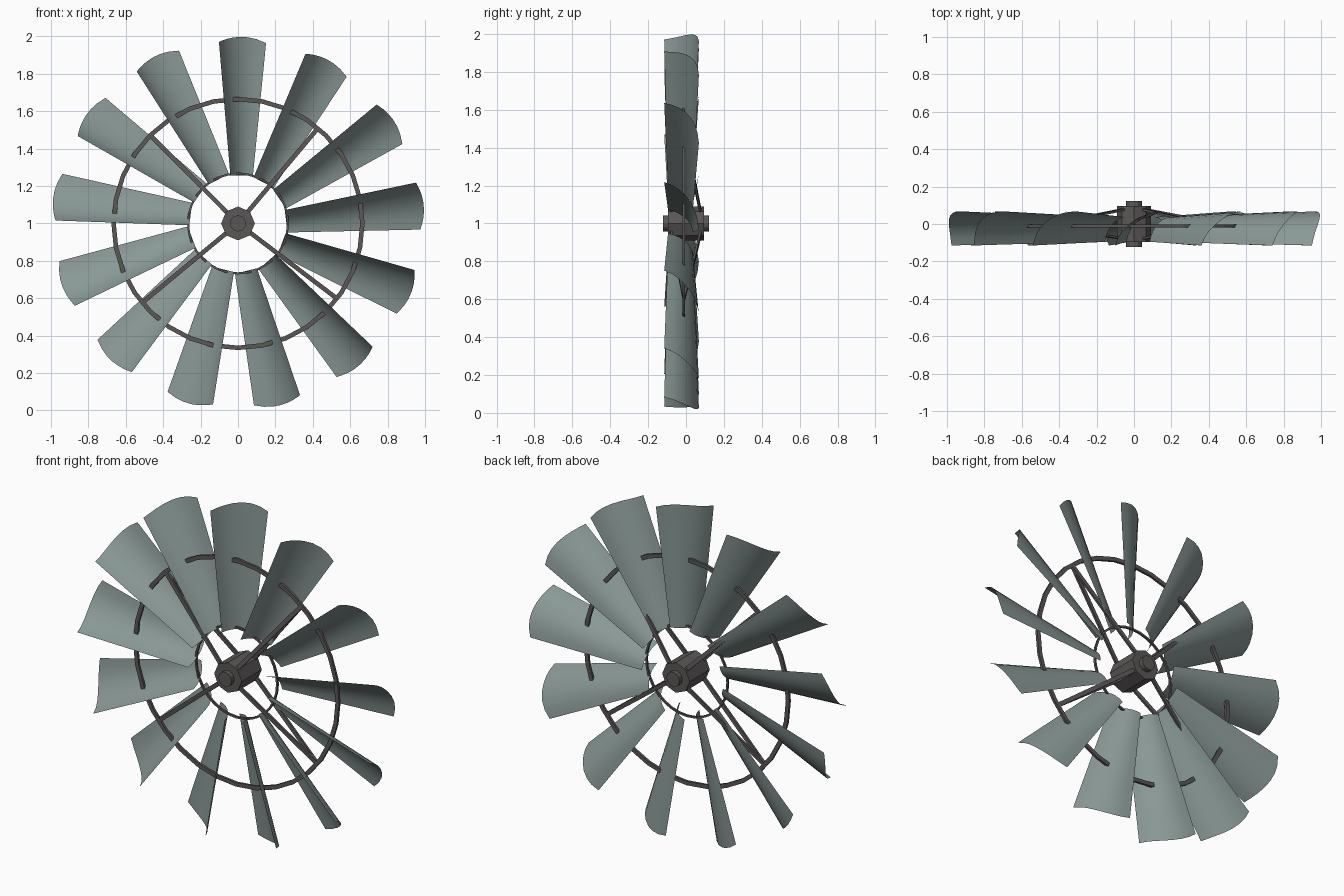
import bpy, bmesh, math
from mathutils import Matrix, Vector

if "Cube" in bpy.data.objects:
    bpy.data.objects.remove(bpy.data.objects["Cube"])

CENTRE = Vector((0, 0, 1))


def material(name, rgb):
    m = bpy.data.materials.new(name)
    m.diffuse_color = (*rgb, 1)
    m.use_nodes = True
    m.node_tree.nodes["Principled BSDF"].inputs["Base Color"].default_value = m.diffuse_color
    return m


BLADE = material("weathered sheet metal", (0.25, 0.315, 0.305))
IRON = material("dark iron", (0.105, 0.095, 0.095))


def finish(bm, name, mat, smooth=False):
    bmesh.ops.recalc_face_normals(bm, faces=bm.faces)
    me = bpy.data.meshes.new(name)
    bm.to_mesh(me)
    bm.free()
    me.materials.append(mat)
    if smooth:
        me.polygons.foreach_set("use_smooth", [True] * len(me.polygons))
        me.set_sharp_from_angle(angle=math.radians(35))
    ob = bpy.data.objects.new(name, me)
    ob.location = CENTRE
    bpy.context.collection.objects.link(ob)
    return ob


# Curved, tapering blade pointing up; (tangent, depth) section at the tip
SECTION = [(-0.102, -0.115), (-0.085, -0.073), (-0.062, -0.037), (-0.03, -0.004),
           (0.01, 0.026), (0.055, 0.048), (0.10, 0.061), (0.15, 0.068)]


def blade_mesh():
    bm = bmesh.new()
    rows = []
    for i in range(5):
        f = i / 4
        row = []
        for t, y in SECTION:
            u = (t - 0.024) / 0.126
            tip_r = 0.998 - 0.022 * u * u
            tip = Vector((t, y, math.sqrt(tip_r ** 2 - t * t)))
            root = Vector((t * 0.48 + 0.008, y * 0.72 - 0.012, 0.257))
            row.append(bm.verts.new(root.lerp(tip, f)))
        rows.append(row)
    for a, b in zip(rows, rows[1:]):
        for j in range(len(a) - 1):
            bm.faces.new((a[j], a[j + 1], b[j + 1], b[j]))
    bmesh.ops.solidify(bm, geom=bm.faces[:], thickness=0.006)
    return bm


first = finish(blade_mesh(), "blade_01", BLADE, True)
for k in range(1, 13):
    ob = bpy.data.objects.new(f"blade_{k + 1:02d}", first.data)
    ob.location = CENTRE
    ob.rotation_euler.y = k * math.tau / 13
    bpy.context.collection.objects.link(ob)


# Flat hoops threading through the blades
def hoop(name, r, width, depth, y, n):
    bm = bmesh.new()
    rings = []
    for i in range(n):
        a = math.tau * i / n
        rings.append([bm.verts.new((q * math.cos(a), d, q * math.sin(a)))
                      for q, d in ((r - width / 2, y - depth / 2), (r + width / 2, y - depth / 2),
                                   (r + width / 2, y + depth / 2), (r - width / 2, y + depth / 2))])
    for i in range(n):
        a, b = rings[i], rings[(i + 1) % n]
        for j in range(4):
            bm.faces.new((a[j], a[(j + 1) % 4], b[(j + 1) % 4], b[j]))
    finish(bm, name, IRON)


hoop("outer_hoop", 0.665, 0.024, 0.014, -0.011, 32)
hoop("inner_hoop", 0.267, 0.011, 0.012, -0.011, 32)


# Paired spokes from both ends of the hub to the outer hoop
def spoke(name, angle, y0):
    a = math.radians(angle)
    d = Vector((math.cos(a), 0, math.sin(a)))
    p, q = d * 0.06 + Vector((0, y0, 0)), d * 0.66 + Vector((0, -0.011, 0))
    along = (q - p).normalized()
    side = Vector((-d.z, 0, d.x))
    m = Matrix((along, side, along.cross(side))).transposed().to_4x4()
    m.translation = (p + q) / 2
    bm = bmesh.new()
    bmesh.ops.create_cube(bm, size=1, matrix=m @ Matrix.Diagonal(((q - p).length, 0.024, 0.012, 1)))
    finish(bm, name, IRON)


for i, ang in enumerate((50, 134.8, 219.6, 322.8)):
    spoke(f"front_spoke_{i + 1}", ang, -0.08)
    spoke(f"back_spoke_{i + 1}", ang, 0.08)


# Hub barrel and axle stub
def barrel(name, r, length, n, turn=0):
    bm = bmesh.new()
    bmesh.ops.create_cone(bm, cap_ends=True, segments=n, radius1=r, radius2=r, depth=length,
                          matrix=Matrix.Rotation(math.pi / 2, 4, 'X') @ Matrix.Rotation(turn, 4, 'Z'))
    finish(bm, name, IRON)


barrel("hub", 0.09, 0.19, 8)
barrel("axle", 0.043, 0.245, 12)
